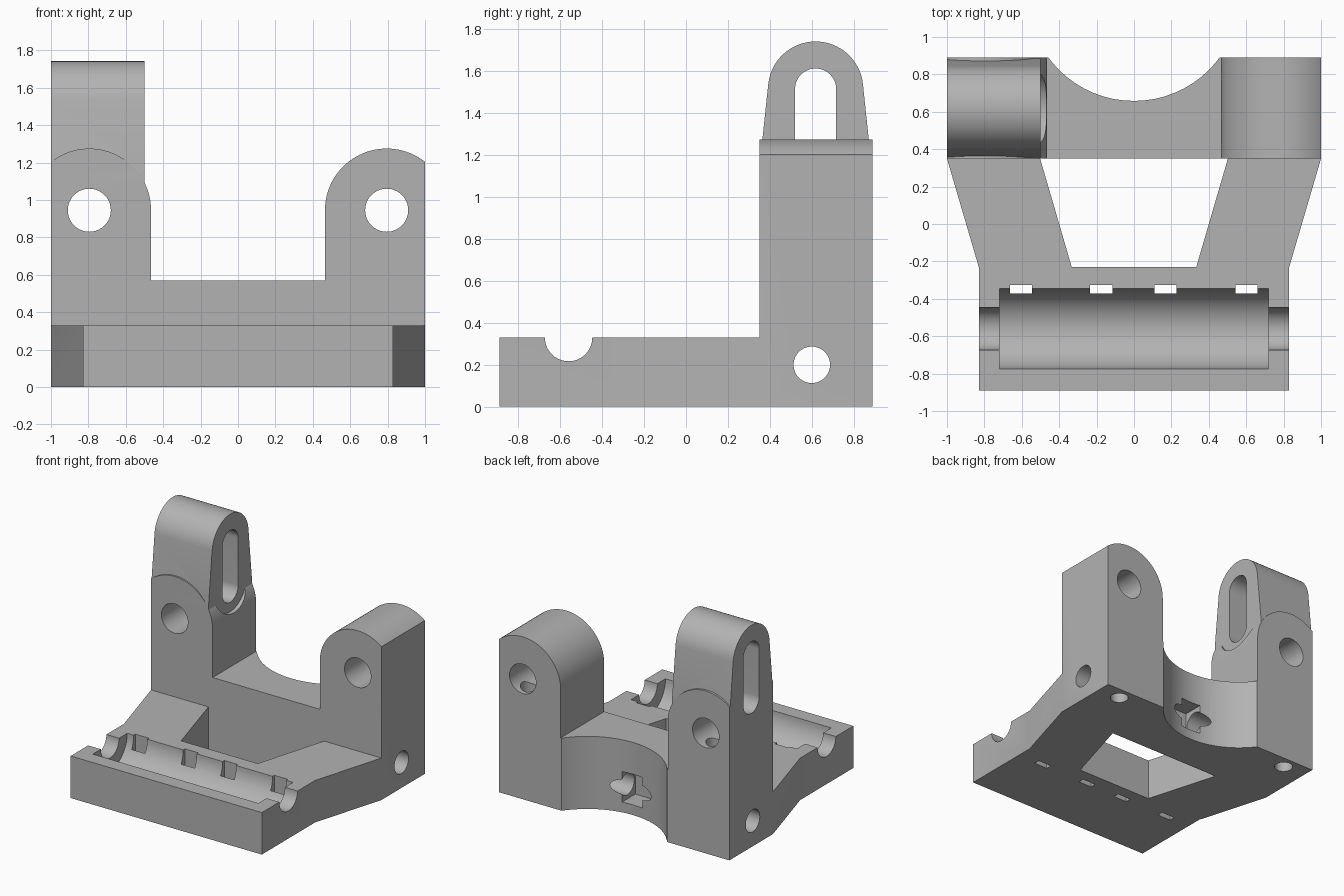
import bpy, bmesh
from math import sin, cos, pi, radians, sqrt
from mathutils import Vector

if "Cube" in bpy.data.objects:
    bpy.data.objects.remove(bpy.data.objects["Cube"], do_unlink=True)

grey = bpy.data.materials.new("plain grey")
grey.use_nodes = True
colour = (0.45, 0.45, 0.45, 1)
grey.diffuse_color = colour
grey.node_tree.nodes["Principled BSDF"].inputs["Base Color"].default_value = colour


def prism(name, outline, axis, lo, hi):
    """Extrude a 2D outline along an axis; the outline uses the other two axes in order."""
    def place(u, v):
        return {"x": (lo, u, v), "y": (u, lo, v), "z": (u, v, lo)}[axis]
    bm = bmesh.new()
    face = bm.faces.new([bm.verts.new(place(u, v)) for u, v in outline])
    new = bmesh.ops.extrude_face_region(bm, geom=[face])["geom"]
    shift = Vector([hi - lo if a == axis else 0 for a in "xyz"])
    bmesh.ops.translate(bm, vec=shift, verts=[g for g in new if isinstance(g, bmesh.types.BMVert)])
    bmesh.ops.recalc_face_normals(bm, faces=bm.faces)
    mesh = bpy.data.meshes.new(name)
    bm.to_mesh(mesh)
    bm.free()
    mesh.materials.append(grey)
    obj = bpy.data.objects.new(name, mesh)
    bpy.context.collection.objects.link(obj)
    return obj


def arc(u, v, r, start, end, steps=32):
    angles = [radians(start + (end - start) * i / steps) for i in range(steps + 1)]
    return [(u + r * cos(a), v + r * sin(a)) for a in angles]


def circle(u, v, r):
    return arc(u, v, r, 0, 360, 64)[:-1]


def rect(u0, u1, v0, v1):
    return [(u0, v0), (u1, v0), (u1, v1), (u0, v1)]


def mirrored(half):
    return half + [(-u, v) for u, v in reversed(half)]


def combine(target, other, operation):
    """Apply a boolean and remove the helper object."""
    mod = target.modifiers.new("combine", "BOOLEAN")
    mod.operation, mod.solver, mod.object = operation, "EXACT", other
    bpy.context.view_layer.update()
    graph = bpy.context.evaluated_depsgraph_get()
    mesh = bpy.data.meshes.new_from_object(target.evaluated_get(graph))
    target.modifiers.clear()
    target.data = mesh
    bpy.data.objects.remove(other, do_unlink=True)


def cut(target, outline, axis, lo, hi):
    combine(target, prism("cutter", outline, axis, lo, hi), "DIFFERENCE")


# Base plate with its tapered window
base = prism("base_plate", mirrored([(0.83, -0.89), (0.83, -0.23), (1, 0.35), (0.9, 0.5)]), "z", 0, 0.33)
cut(base, mirrored([(0.333, -0.23), (0.531, 0.45)]), "z", -0.1, 0.5)

# Rear block with two arched towers
tower_x, bore_z, arch_r = 0.795, 0.945, 0.33
reach = 1 - tower_x
edge_angle = 90 - 38.4
arch = arc(tower_x, bore_z, arch_r, edge_angle, 180)
arch[0] = (1, bore_z + sqrt(arch_r ** 2 - reach ** 2))
body = prism("mount_bracket", mirrored([(1, 0)] + arch + [(0.465, 0.57)]), "y", 0.35, 0.89)
cut(body, circle(0, 1.226, 0.568), "z", -0.1, 0.8)
combine(body, base, "UNION")

# Upright slotted lug on the right tower
lug_y = 0.618
lug = [(0.35, 0.8), (0.35, 1.14)] + arc(lug_y, 1.515, 0.227, 174, 6) + [(0.886, 1.14), (0.886, 0.8)]
combine(body, prism("lug", lug, "x", -1, -0.5), "UNION")
cut(body, circle(lug_y, 1.18, 0.204), "x", -0.5, -0.4)
slot = arc(lug_y, 1.515, 0.098, 0, 180) + arc(lug_y, 1.148, 0.098, 180, 360)
cut(body, slot, "x", -1.2, -0.45)

# Bores through the towers, with a screw hole rising from below
for side in (-1, 1):
    cut(body, circle(side * tower_x, bore_z, 0.115), "y", 0.2, 1.1)
    cut(body, circle(side * 0.805, 0.787, 0.067), "z", -0.1, bore_z)

# Cross bore and its pocket in the rear hollow
cut(body, circle(0.6, 0.2, 0.087), "x", -1.2, 1.2)
cut(body, rect(-0.09, 0.09, 0.08, 0.32), "y", 0.5, 0.9)

# Roller trough, end bearings and strap slots
cut(body, circle(-0.56, 0.33, 0.214), "x", -0.72, 0.72)
cut(body, circle(-0.56, 0.33, 0.113), "x", -1, 1)
for x in (-0.605, -0.175, 0.168, 0.602):
    cut(body, rect(x - 0.059, x + 0.059, -0.372, -0.325), "z", -0.1, 0.5)

# Smooth curved walls, keep edges crisp
bpy.ops.object.select_all(action="DESELECT")
body.select_set(True)
bpy.context.view_layer.objects.active = body
bpy.ops.object.shade_smooth_by_angle(angle=radians(25))
